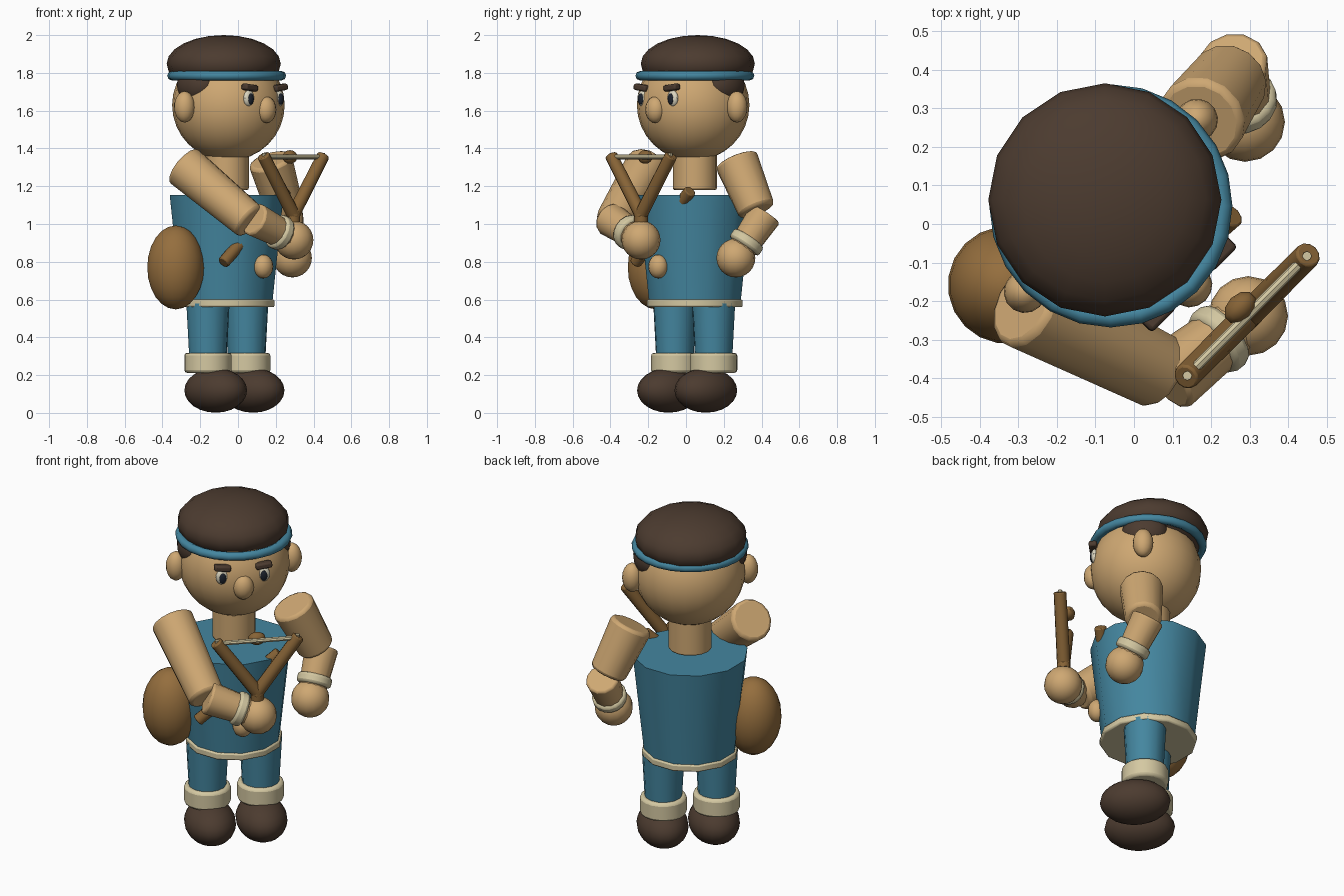
import bpy, bmesh, math
from mathutils import Vector, Matrix

if "Cube" in bpy.data.objects:
    bpy.data.objects.remove(bpy.data.objects["Cube"])

# Figure frame: built facing -y, then turned 45 degrees and moved into place
FRAME = Matrix.Translation((-0.06, 0.047, 0)) @ Matrix.Rotation(math.radians(45), 4, 'Z')
WORLD = Matrix.Identity(4)


def mat(name, rgb):
    m = bpy.data.materials.new(name)
    m.diffuse_color = (*rgb, 1)
    m.use_nodes = True
    m.node_tree.nodes["Principled BSDF"].inputs["Base Color"].default_value = m.diffuse_color
    return m


SKIN = mat("skin tan", (0.62, 0.39, 0.17))
BLUE = mat("cloth blue", (0.058, 0.24, 0.35))
DARK = mat("dark brown", (0.072, 0.044, 0.029))
CREAM = mat("cream", (0.66, 0.58, 0.36))
LEATHER = mat("leather brown", (0.30, 0.157, 0.048))
WOOD = mat("wood brown", (0.24, 0.125, 0.037))
WHITE = mat("eye white", (0.70, 0.66, 0.52))
BLACK = mat("pupil navy", (0.012, 0.017, 0.028))


def finish(name, bm, material, frame, bevel=0, angle=40):
    me = bpy.data.meshes.new(name)
    bmesh.ops.recalc_face_normals(bm, faces=bm.faces)
    bm.to_mesh(me)
    bm.free()
    ob = bpy.data.objects.new(name, me)
    bpy.context.collection.objects.link(ob)
    me.transform(frame)
    me.materials.append(material)
    if bevel:
        b = ob.modifiers.new("soft edge", 'BEVEL')
        b.width, b.segments, b.limit_method = bevel, 2, 'ANGLE'
        b.angle_limit = math.radians(50)
    bpy.ops.object.select_all(action='DESELECT')
    ob.select_set(True)
    bpy.context.view_layer.objects.active = ob
    bpy.ops.object.shade_smooth_by_angle(angle=math.radians(angle))
    return ob


def ball(name, c, r, material, frame=FRAME, seg=20, rings=12):
    bm = bmesh.new()
    bmesh.ops.create_uvsphere(bm, u_segments=seg, v_segments=rings, radius=1)
    bm.transform(Matrix.Translation(c) @ Matrix.Diagonal((*r, 1)))
    return finish(name, bm, material, frame)


def rod(name, a, b, ra, rb, material, frame=FRAME, sides=14, bevel=0.0):
    a, b = Vector(a), Vector(b)
    d = b - a
    bm = bmesh.new()
    bmesh.ops.create_cone(bm, cap_ends=True, segments=sides, radius1=ra, radius2=rb, depth=d.length)
    bm.transform(Matrix.Translation((a + b) / 2) @ d.to_track_quat('Z', 'Y').to_matrix().to_4x4())
    return finish(name, bm, material, frame, bevel)


def box(name, c, size, roll, material, bevel):
    bm = bmesh.new()
    bmesh.ops.create_cube(bm, size=1)
    bm.transform(Matrix.Translation(c) @ Matrix.Rotation(roll, 4, 'Y') @ Matrix.Diagonal((*size, 1)))
    return finish(name, bm, material, FRAME, bevel)


def ring(name, z, major, minor, material, seg=24, sides=8):
    bm = bmesh.new()
    loops = []
    for i in range(seg):
        t = 2 * math.pi * i / seg
        loops.append([bm.verts.new(((major + minor * math.cos(p)) * math.cos(t),
                                    (major + minor * math.cos(p)) * math.sin(t),
                                    z + minor * math.sin(p)))
                      for p in (2 * math.pi * j / sides for j in range(sides))])
    for i in range(seg):
        for j in range(sides):
            k, l = (i + 1) % seg, (j + 1) % sides
            bm.faces.new((loops[i][j], loops[k][j], loops[k][l], loops[i][l]))
    return finish(name, bm, material, FRAME, angle=60)


# Torso, hem and neck
rod("torso", (0, 0, 0.58), (0, 0, 1.153), 0.25, 0.312, BLUE, sides=12)
rod("tunic_hem", (0, 0, 0.56), (0, 0, 0.60), 0.262, 0.262, CREAM, sides=12, bevel=0.008)
rod("neck", (0, 0, 1.18), (0, 0, 1.42), 0.117, 0.117, SKIN, sides=16, bevel=0.01)
ball("belly_knob", (0, -0.275, 0.775), (0.055, 0.05, 0.063), SKIN, seg=14, rings=10)

# Head, hair and headband
ball("head", (0, -0.013, 1.63), (0.298, 0.298, 0.295), SKIN, seg=24, rings=16)
ball("hair_cap", (0, 0.022, 1.848), (0.302, 0.302, 0.152), DARK, seg=16, rings=12)
ring("headband", 1.785, 0.29, 0.025, BLUE)
ball("nose", (0, -0.297, 1.605), (0.056, 0.05, 0.07), SKIN, seg=14, rings=10)

# Paired parts
for s, side in ((-1, "right"), (1, "left")):
    ball(f"{side}_ear", (s * 0.315, 0, 1.62), (0.055, 0.055, 0.083), SKIN, seg=14, rings=10)
    ball(f"{side}_temple_hair", (s * 0.225, 0, 1.735), (0.083, 0.125, 0.10), DARK, seg=16)
    ball(f"{side}_eye", (s * 0.112, -0.278, 1.665), (0.036, 0.02, 0.043), WHITE, seg=14, rings=10)
    ball(f"{side}_pupil", (s * 0.112, -0.294, 1.662), (0.019, 0.01, 0.03), BLACK, seg=12, rings=8)
    box(f"{side}_eyebrow", (s * 0.112, -0.285, 1.722), (0.09, 0.045, 0.034),
        -s * 0.12, DARK, 0.01)
    rod(f"{side}_leg", (s * 0.145, -0.005, 0.26), (s * 0.145, -0.005, 0.58), 0.098, 0.115, BLUE, sides=14)
    rod(f"{side}_cuff", (s * 0.145, -0.005, 0.212), (s * 0.145, -0.005, 0.318), 0.126, 0.126,
        CREAM, sides=18, bevel=0.015)
    ball(f"{side}_shoe", (s * 0.14, -0.058, 0.119), (0.138, 0.19, 0.118), DARK)


# Arms, placed by their joints
def arm(side, shoulder, elbow, fore, hand):
    fore, hand = Vector(fore), Vector(hand)
    d = (hand - fore).normalized()
    rod(f"{side}_upper_arm", shoulder, elbow, 0.118, 0.1, SKIN, WORLD, 14, 0.018)
    rod(f"{side}_forearm", fore - d * 0.03, hand, 0.092, 0.072, SKIN, WORLD, 12, 0.012)
    w = fore.lerp(hand, 0.6)
    rod(f"{side}_wristband", w - d * 0.028, w + d * 0.028, 0.094, 0.094, CREAM, WORLD, 16, 0.015)
    ball(f"{side}_hand", hand, (0.103,) * 3, SKIN, WORLD, 16, 12)


arm("right", (-0.29, -0.205, 1.31), (0.067, -0.383, 1.01), (0.105, -0.388, 1.015), (0.296, -0.238, 0.915))
arm("left", (0.17, 0.265, 1.34), (0.25, 0.376, 1.07), (0.258, 0.405, 1.03), (0.288, 0.264, 0.82))

# Side bag and its strap
ball("side_bag", (-0.336, 0.046, 0.77), (0.152, 0.152, 0.222), LEATHER)
rod("bag_strap", (-0.235, -0.21, 0.795), (0.205, -0.24, 1.175), 0.033, 0.033, WOOD, sides=10, bevel=0.006)

# Forked slingshot
fork = Vector((0.293, -0.238, 1.05))
tips = [Vector((0.138, -0.393, 1.355)), Vector((0.448, -0.083, 1.355))]
rod("slingshot_handle", (0.293, -0.238, 0.85), fork + Vector((0, 0, 0.02)), 0.038, 0.036, WOOD, WORLD, 12)
for t, side in zip(tips, ("right", "left")):
    d = (t - fork).normalized()
    rod(f"slingshot_{side}_prong", fork - d * 0.02, t + d * 0.01, 0.036, 0.034, WOOD, WORLD, 12, 0.006)
rod("slingshot_cord", tips[0], tips[1], 0.013, 0.013, CREAM, WORLD, 8)
for t, side in zip(tips, ("right", "left")):
    rod(f"{side}_cord_knot", t, t + Vector((0, 0, 0.02)), 0.012, 0.012, CREAM, WORLD, 8)
ball("slingshot_pouch", (0.0, -0.44, 1.355), (0.048, 0.034, 0.036), WOOD,
     Matrix.Translation((0.274 - 0.4384 * 0.7071, -0.215 + 0.4384 * 0.7071, 0))
     @ Matrix.Rotation(math.radians(45), 4, 'Z'), 10, 8)
